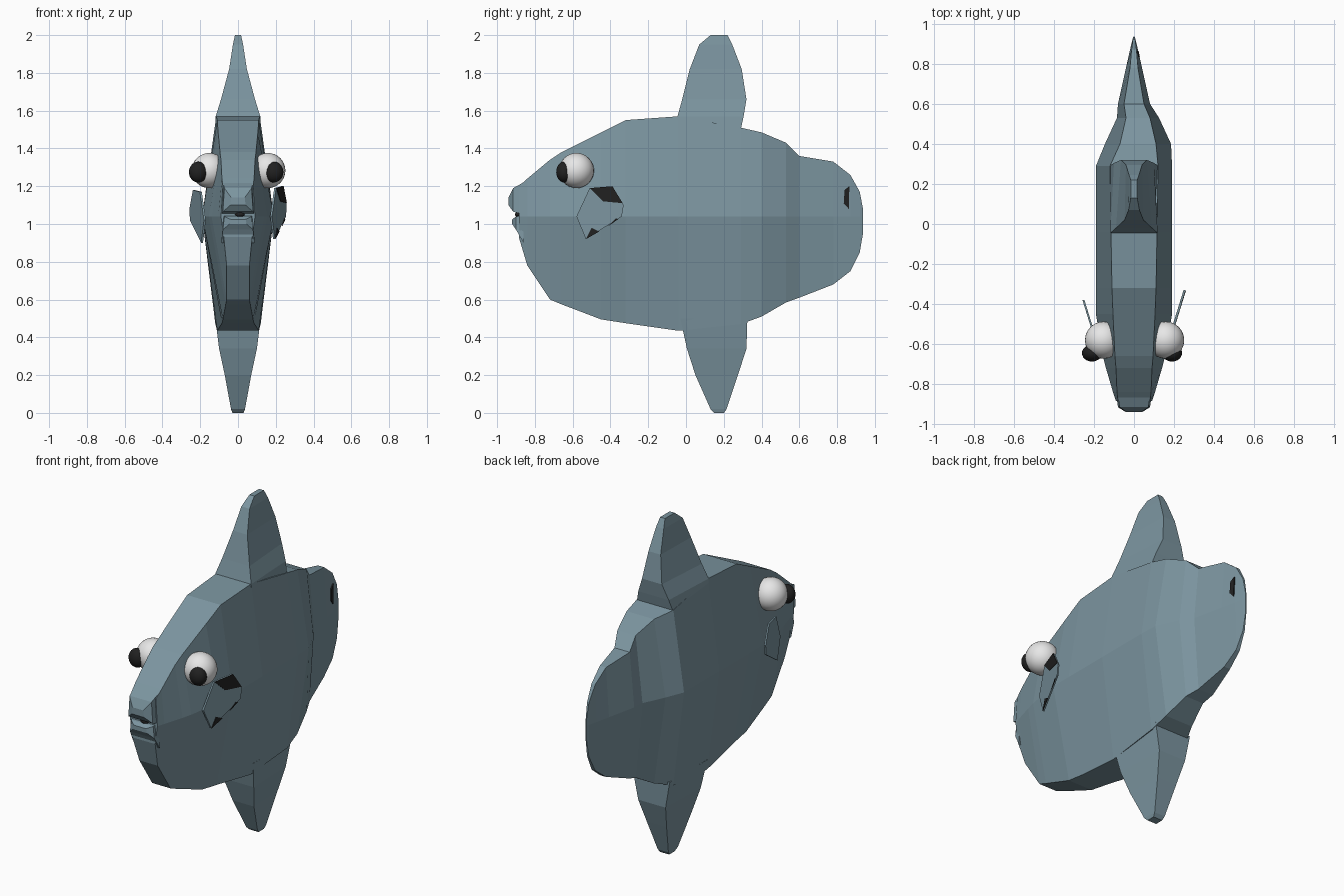
import bpy
import bmesh
from mathutils import Vector

default_cube = bpy.data.objects.get("Cube")
if default_cube:
    bpy.data.objects.remove(default_cube, do_unlink=True)


def make_material(name, color):
    material = bpy.data.materials.new(name)
    material.use_nodes = True
    material.diffuse_color = (*color, 1)
    material.node_tree.nodes["Principled BSDF"].inputs["Base Color"].default_value = (*color, 1)
    return material


SKIN = make_material("blue grey skin", (.2, .3, .35))
WHITE = make_material("eye white", (.8, .8, .8))
BLACK = make_material("black", (.015, .015, .015))


def finish(name, bm, material):
    bmesh.ops.recalc_face_normals(bm, faces=bm.faces)
    mesh = bpy.data.meshes.new(name)
    bm.to_mesh(mesh)
    bm.free()
    mesh.materials.append(material)
    obj = bpy.data.objects.new(name, mesh)
    bpy.context.collection.objects.link(obj)
    return obj


def loft(name, rings, material):
    """Skin a list of equal-length rings and cap both ends."""
    bm = bmesh.new()
    loops = [[bm.verts.new(point) for point in ring] for ring in rings]
    for first, second in zip(loops, loops[1:]):
        count = len(first)
        for i in range(count):
            j = (i + 1) % count
            bm.faces.new((first[i], first[j], second[j], second[i]))
    bm.faces.new(loops[0])
    bm.faces.new(loops[-1])
    return finish(name, bm, material)


def plate(name, outline, surface, thickness, material):
    """Thin slab from a side outline of (y, z), with x given by a rule."""
    rings = [[(surface(y, z) + offset, y, z) for y, z in outline]
             for offset in (-thickness / 2, thickness / 2)]
    return loft(name, rings, material)


def ellipsoid(name, center, radii, material):
    bm = bmesh.new()
    bmesh.ops.create_uvsphere(bm, u_segments=24, v_segments=16, radius=1)
    for vert in bm.verts:
        vert.co = Vector(center) + vert.co * Vector(radii)
    obj = finish(name, bm, material)
    for polygon in obj.data.polygons:
        polygon.use_smooth = True
    return obj


# Body sections: y, top z, bottom z, top / middle / bottom half width
stations = [
    (-.885, 1.2, .93, .08, .09, .075),
    (-.84, 1.24, .78, .085, .105, .06),
    (-.72, 1.34, .6, .09, .14, .06),
    (-.66, 1.38, .575, .095, .155, .065),
    (-.45, 1.485, .495, .105, .19, .08),
    (-.32, 1.55, .475, .11, .19, .085),
    (-.04, 1.57, .435, .115, .19, .11),
    (.29, 1.51, .47, .12, .19, .12),
    (.4, 1.485, .51, .09, .165, .09),
    (.53, 1.43, .585, .06, .105, .06),
    (.6, 1.36, .61, .05, .08, .05),
    (.78, 1.33, .68, .02, .04, .02),
    (.87, 1.26, .75, .012, .02, .012),
    (.92, 1.17, .85, .006, .008, .006),
    (.937, 1.08, .95, .003, .003, .003),
]
MIDDLE = 1.04


def body_ring(y, top, bottom, wide_top, wide_middle, wide_bottom):
    shift = .02 if .3 < y < .6 else 0
    half = [(wide_top, top), (wide_middle, MIDDLE), (wide_bottom, bottom)]
    ring = [(shift + w, y, z) for w, z in half]
    return ring + [(shift - w, y, z) for w, z in reversed(half)]


loft("body", [body_ring(*station) for station in stations], SKIN)


# Tall fins: z, front y, back y, front half width, back half width
def fin_ring(z, front, back, wide_front, wide_back):
    return [(-wide_front, front, z), (wide_front, front, z),
            (wide_back, back, z), (-wide_back, back, z)]


dorsal = [
    (1.5, -.04, .29, .12, .12),
    (1.57, -.045, .305, .118, .1),
    (1.66, -.02, .32, .09, .065),
    (1.82, .02, .295, .047, .04),
    (1.95, .07, .245, .027, .025),
    (2, .13, .22, .016, .016),
]
ventral = [
    (.5, -.03, .325, .12, .12),
    (.34, .005, .32, .1, .09),
    (.2, .05, .275, .07, .065),
    (.02, .13, .215, .037, .035),
    (0, .15, .2, .03, .03),
]
loft("dorsal_fin", [fin_ring(*section) for section in dorsal], SKIN)
loft("ventral_fin", [fin_ring(*section) for section in ventral], SKIN)


# Lips: sections from the face forward as y, low z, high z, half width
def lip_ring(y, low, high, wide):
    return [(-wide, y, low), (wide, y, low), (wide * .9, y, high), (-wide * .9, y, high)]


lips = {
    "upper_lip": [(-.86, 1.05, 1.22, .088), (-.915, 1.065, 1.19, .08), (-.94, 1.1, 1.14, .04)],
    "lower_lip": [(-.86, .9, 1.045, .088), (-.9, .97, 1.04, .08), (-.92, 1, 1.025, .045)],
}
for name, sections in lips.items():
    loft(name, [lip_ring(*section) for section in sections], SKIN)
ellipsoid("mouth_opening", (.01, -.89, 1.05), (.025, .015, .012), BLACK)

# Eyes and pupils
for side, name in ((1, "left"), (-1, "right")):
    ellipsoid(name + "_eye", (side * .155 + .003, -.58, 1.283), (.093,) * 3, WHITE)
    ellipsoid(name + "_pupil", (side * .2 - .01, -.645, 1.275), (.05, .042, .055), BLACK)

# Pectoral fins flare outward toward the back
paddle = [(-.58, 1.04), (-.51, 1.19), (-.39, 1.2), (-.33, 1.1), (-.34, 1.04), (-.53, .92)]


def flare(y, z):
    return .175 + (y + .58) * .31


plate("left_pectoral_fin", paddle, flare, .01, SKIN)
plate("right_pectoral_fin", [(y - .05, z - .02) for y, z in paddle],
      lambda y, z: -flare(y + .05, z), .01, SKIN)

# Dark patches on the left fin and tail
patches = {
    "fin_top_patch": [(-.51, 1.19), (-.39, 1.2), (-.335, 1.11), (-.44, 1.12)],
    "fin_bottom_patch": [(-.53, .92), (-.46, .96), (-.5, .98)],
    "fin_back_patch": [(-.41, .99), (-.36, 1.025), (-.37, 1.03)],
}
for name, outline in patches.items():
    plate(name, outline, lambda y, z: flare(y, z) + .006, .004, BLACK)
plate("tail_patch", [(.835, 1.11), (.862, 1.08), (.865, 1.2), (.84, 1.18)],
      lambda y, z: .024 - (y - .84) * .2, .008, BLACK)
